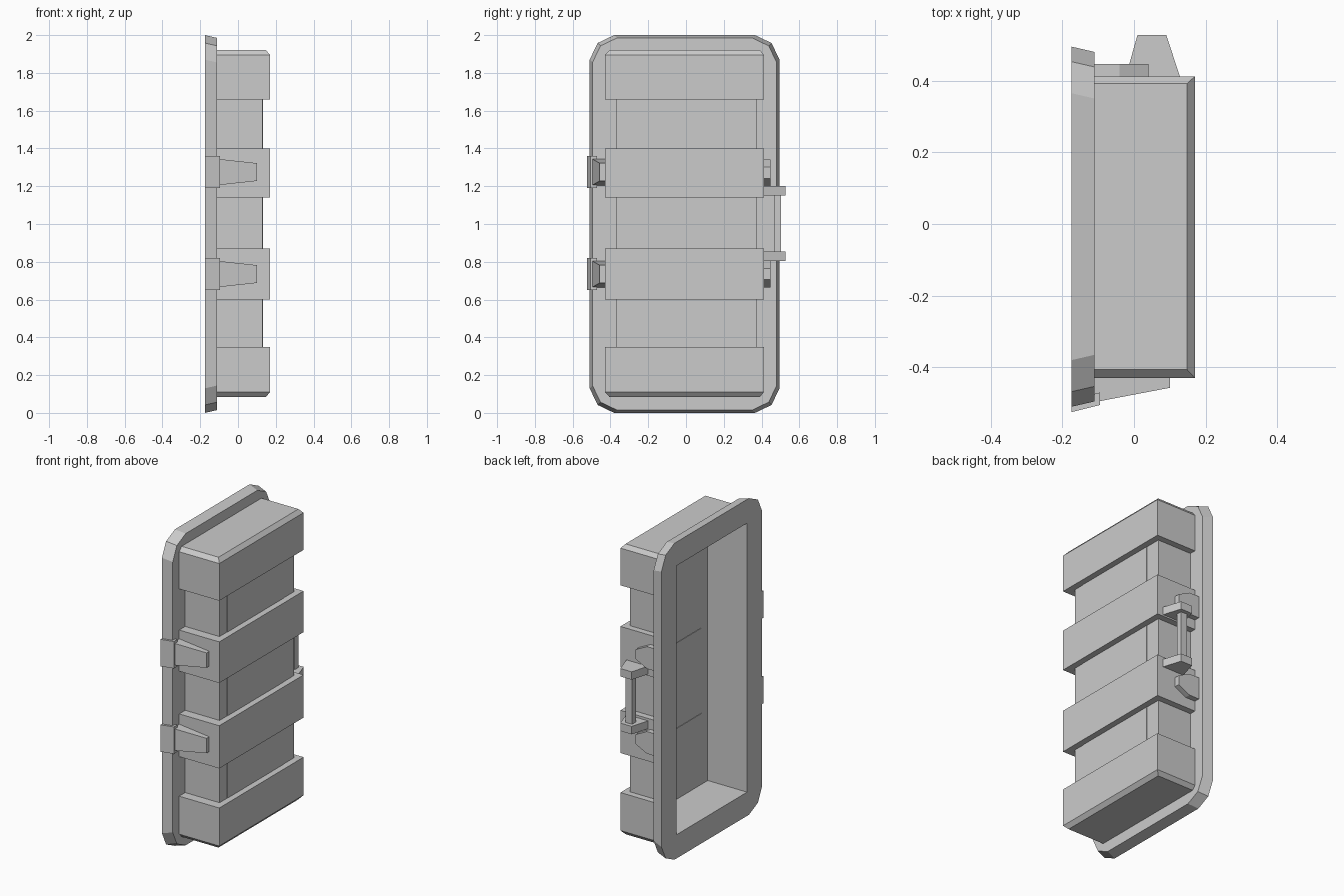
import bpy, bmesh

if "Cube" in bpy.data.objects:
    bpy.data.objects.remove(bpy.data.objects["Cube"])


def loft(name, ring_a, ring_b):
    """Closed solid between two rings of equal point count."""
    bm = bmesh.new()
    a = [bm.verts.new(p) for p in ring_a]
    b = [bm.verts.new(p) for p in ring_b]
    n = len(a)
    bm.faces.new(a)
    bm.faces.new(b[::-1])
    for i in range(n):
        j = (i + 1) % n
        bm.faces.new((a[j], a[i], b[i], b[j]))
    bmesh.ops.recalc_face_normals(bm, faces=bm.faces)
    me = bpy.data.meshes.new(name)
    bm.to_mesh(me)
    bm.free()
    ob = bpy.data.objects.new(name, me)
    bpy.context.collection.objects.link(ob)
    return ob


def rect(x, y0, y1, z0, z1):
    return [(x, y0, z0), (x, y1, z0), (x, y1, z1), (x, y0, z1)]


def box(name, x0, x1, y0, y1, z0, z1):
    return loft(name, rect(x0, y0, y1, z0, z1), rect(x1, y0, y1, z0, z1))


def cut(ob, cutter):
    """Subtract the cutter and bake the result."""
    mod = ob.modifiers.new("cut", 'BOOLEAN')
    mod.operation, mod.solver, mod.object = 'DIFFERENCE', 'EXACT', cutter
    dg = bpy.context.evaluated_depsgraph_get()
    me = bpy.data.meshes.new_from_object(ob.evaluated_get(dg))
    ob.modifiers.clear()
    ob.data = me


def octagon(x, y0, y1, z0, z1, c=0.13, m=0.042):
    """Rectangle in the yz plane with two-step rounded corners."""
    return [(x, y0, z0 + c), (x, y0 + m, z0 + m), (x, y0 + c, z0),
            (x, y1 - c, z0), (x, y1 - m, z0 + m), (x, y1, z0 + c),
            (x, y1, z1 - c), (x, y1 - m, z1 - m), (x, y1 - c, z1),
            (x, y0 + c, z1), (x, y0 + m, z1 - m), (x, y0, z1 - c)]


# Temporary cutters: the open cavity, and the space the core fills in the bands
cavity = box("cavity_cutter", -0.4, 0.10, -0.36, 0.345, 0.15, 1.85)
core_space = box("core_cutter", -0.4, 0.12, -0.365, 0.365, 0.12, 1.88)

# Tapered rim around the opening
rim = loft("rim", octagon(-0.175, -0.51, 0.495, 0, 2),
           octagon(-0.11, -0.495, 0.48, 0.015, 1.985))
cut(rim, cavity)

# Recessed shell
core = box("shell", -0.11, 0.13, -0.37, 0.372, 0.11, 1.89)
cut(core, cavity)

# Raised bands wrapping the shell
bands = [(0.11, 0.35), (0.60, 0.87), (1.14, 1.40), (1.66, 1.895)]
Y0, Y1, XF = -0.43, 0.412, 0.17
for i, (z0, z1) in enumerate(bands):
    band = box(f"band_{i + 1}", -0.11, XF, Y0, Y1, z0, z1)
    if i in (0, 3):
        # Chamfered end cap on the top and bottom bands
        bm = bmesh.new()
        bm.from_mesh(band.data)
        end = z0 if i == 0 else z1
        face = next(f for f in bm.faces if all(abs(v.co.z - end) < 1e-4 for v in f.verts))
        new = bmesh.ops.extrude_discrete_faces(bm, faces=[face])["faces"][0]
        for v in new.verts:
            v.co.z += -0.025 if i == 0 else 0.025
            v.co.y += 0.024 if v.co.y < 0 else -0.02
            if v.co.x > 0:
                v.co.x -= 0.022
        bmesh.ops.recalc_face_normals(bm, faces=bm.faces)
        bm.to_mesh(band.data)
        bm.free()
    cut(band, core_space)

# Panels set between the bands
for i in range(3):
    box(f"panel_{i + 1}", 0.097, 0.132, -0.295, 0.27, bands[i][1], bands[i + 1][0])

for cutter in (cavity, core_space):
    bpy.data.objects.remove(cutter)

# Latches on the front side
for i, zc in enumerate((0.735, 1.275)):
    loft(f"latch_block_{i + 1}",
         rect(-0.175, -0.525, -0.49, zc - 0.085, zc + 0.085),
         rect(-0.095, -0.505, -0.47, zc - 0.085, zc + 0.085))
    loft(f"latch_tongue_{i + 1}",
         rect(-0.11, -0.497, -0.425, zc - 0.07, zc + 0.07),
         rect(0.10, -0.457, -0.425, zc - 0.047, zc + 0.047))

# Hinge plates on the rear side, with chamfered ends
for i, zc in enumerate((0.735, 1.272)):
    prof = [(-0.115, -0.07), (-0.04, -0.07), (0.04, -0.03),
            (0.04, 0.03), (-0.04, 0.07), (-0.115, 0.07)]
    loft(f"hinge_plate_{i + 1}",
         [(x, 0.405, zc + z) for x, z in prof],
         [(x, 0.447, zc + z) for x, z in prof])

# Carrying handle: two trapezoid brackets and a bar
bracket = [(-0.025, 0.405), (0.13, 0.405), (0.09, 0.528), (0.01, 0.528)]
for i, (z0, z1) in enumerate(((0.805, 0.855), (1.15, 1.20))):
    loft(f"handle_bracket_{i + 1}",
         [(x, y, z0) for x, y in bracket], [(x, y, z1) for x, y in bracket])
box("handle_bar", 0.025, 0.07, 0.465, 0.503, 0.85, 1.155)
